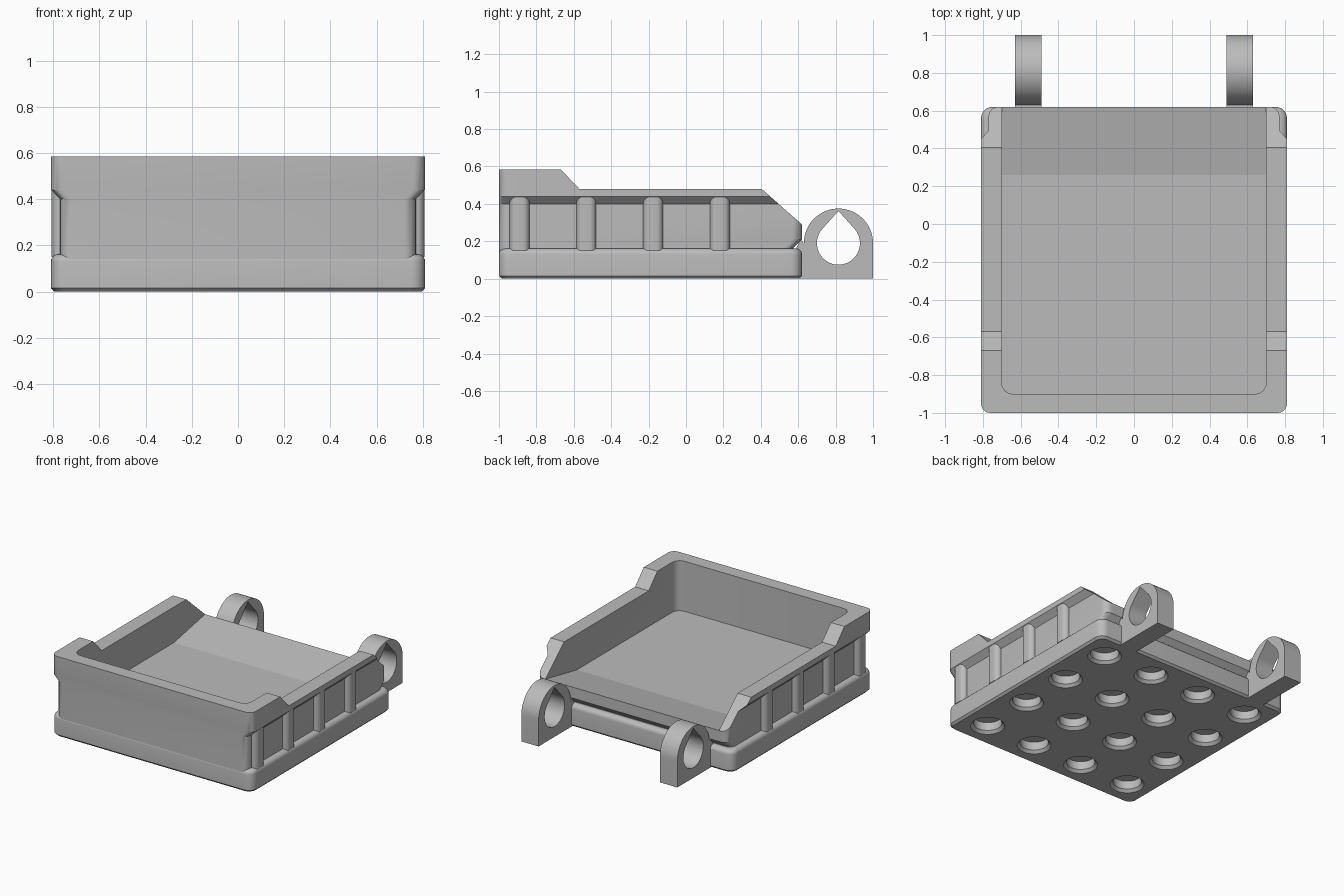
import bpy, bmesh
from math import pi, sin, cos, radians

if "Cube" in bpy.data.objects:
    bpy.data.objects.remove(bpy.data.objects["Cube"])

grey = bpy.data.materials.new("plain grey")
grey.use_nodes = True
grey.diffuse_color = (0.5, 0.5, 0.5, 1)
grey.node_tree.nodes["Principled BSDF"].inputs["Base Color"].default_value = (0.5, 0.5, 0.5, 1)


def loft(name, rings):
    """Closed solid through a stack of rings with equal point counts."""
    bm = bmesh.new()
    loops = [[bm.verts.new(p) for p in ring] for ring in rings]
    n = len(loops[0])
    for a, b in zip(loops, loops[1:]):
        for i in range(n):
            j = (i + 1) % n
            bm.faces.new((a[i], a[j], b[j], b[i]))
    bm.faces.new(loops[0][::-1])
    bm.faces.new(loops[-1])
    bmesh.ops.recalc_face_normals(bm, faces=bm.faces)
    mesh = bpy.data.meshes.new(name)
    bm.to_mesh(mesh)
    bm.free()
    mesh.materials.append(grey)
    ob = bpy.data.objects.new(name, mesh)
    bpy.context.scene.collection.objects.link(ob)
    return ob


def rounded(x0, x1, y0, y1, z, r, seg=6):
    """Rounded rectangle ring at height z."""
    pts = []
    corners = [(x1 - r, y1 - r), (x0 + r, y1 - r), (x0 + r, y0 + r), (x1 - r, y0 + r)]
    for k, (cx, cy) in enumerate(corners):
        for i in range(seg + 1):
            a = (k + i / seg) * pi / 2
            pts.append((cx + r * cos(a), cy + r * sin(a), z))
    return pts


def circle(cx, cy, z, r, n=32):
    return [(cx + r * cos(2 * pi * i / n), cy + r * sin(2 * pi * i / n), z) for i in range(n)]


def across(name, profile, x0, x1):
    """Extrude a (y, z) profile along x."""
    return loft(name, [[(x, y, z) for y, z in profile] for x in (x0, x1)])


def cut(ob, cutters):
    for c in cutters:
        m = ob.modifiers.new("cut", 'BOOLEAN')
        m.operation, m.solver, m.object = 'DIFFERENCE', 'EXACT', c
    bpy.context.view_layer.update()
    mesh = bpy.data.meshes.new_from_object(ob.evaluated_get(bpy.context.evaluated_depsgraph_get()))
    ob.modifiers.clear()
    ob.data = mesh
    for c in cutters:
        bpy.data.objects.remove(c)


parts = []

# Base plate: small bottom chamfer, filleted top edge
steps = [(0, 0.015), (0.015, 0)]
for i in range(6):
    a = i / 5 * pi / 2
    steps.append((0.13 + 0.032 * sin(a), 0.032 * (1 - cos(a))))
base = loft("base_plate", [rounded(-0.81 + d, 0.81 - d, -1 + d, 0.62 - d, z, 0.06 - d / 2)
                           for z, d in steps])

# Grid of round pockets in the underside
pockets = []
for i in range(4):
    for j in range(4):
        x, y = (i - 1.5) * 0.41, -0.19 + (j - 1.5) * 0.41
        pockets.append(loft("pocket", [circle(x, y, z, r) for z, r in
                                       ((-0.01, 0.125), (0.02, 0.096), (0.08, 0.096))]))
cut(base, pockets)
parts.append(base)

# Tray walls: recessed sides under a rail, undercut back
walls = loft("tray_walls", [rounded(-hx, hx, -1, y1, z, 0.05) for z, hx, y1 in (
    (0.14, 0.77, 0.575), (0.165, 0.77, 0.575), (0.21, 0.77, 0.62),
    (0.40, 0.77, 0.62), (0.44, 0.81, 0.62), (0.585, 0.81, 0.62))])
cavity = loft("cavity", [rounded(-0.70, 0.70, -0.90, 1.2, z, 0.06) for z in (0.22, 0.8)])
step_down = across("step_down", [(-0.67, 0.8), (-0.67, 0.585), (-0.57, 0.48), (0.405, 0.48),
                                 (0.62, 0.29), (0.72, 0.20), (0.72, 0.8)], -1, 1)
cut(walls, [cavity, step_down])
parts.append(walls)

# Rising lip at the open back
parts.append(across("back_ramp", [(0.26, 0.22), (0.62, 0.29), (0.62, 0.21), (0.26, 0.21)],
                    -0.705, 0.705))

# Side ribs and hinge lugs, mirrored
for side, label in ((1, "left"), (-1, "right")):
    for i in range(4):
        y = -0.89 + i * 0.357
        x0, x1 = sorted((side * 0.72, side * 0.807))
        parts.append(loft(f"{label}_rib_{i + 1}",
                          [rounded(x0, x1, y - 0.053, y + 0.053, z, 0.035) for z in (0.15, 0.443)]))

    cy, cz = 0.815, 0.19
    outer = [(0.59, 0), (1, 0)]
    outer += [(cy + 0.185 * cos(radians(a)), cz + 0.185 * sin(radians(a))) for a in range(0, 181, 6)]
    outer += [(0.615, 0.21), (0.59, 0.165)]
    x0, x1 = sorted((side * 0.49, side * 0.63))
    lug = across(f"{label}_hinge_lug", outer, x0, x1)
    drop = [(cy + 0.115 * cos(radians(a)), cz + 0.115 * sin(radians(a))) for a in range(138, 403, 6)]
    drop.append((cy, 0.362))
    cut(lug, [across("hole", drop, x0 - 0.1, x1 + 0.1)])
    parts.append(lug)

# Smooth round surfaces, keep edges sharp
bpy.ops.object.select_all(action='DESELECT')
for ob in parts:
    ob.select_set(True)
bpy.context.view_layer.objects.active = parts[0]
bpy.ops.object.shade_smooth_by_angle(angle=radians(30))
